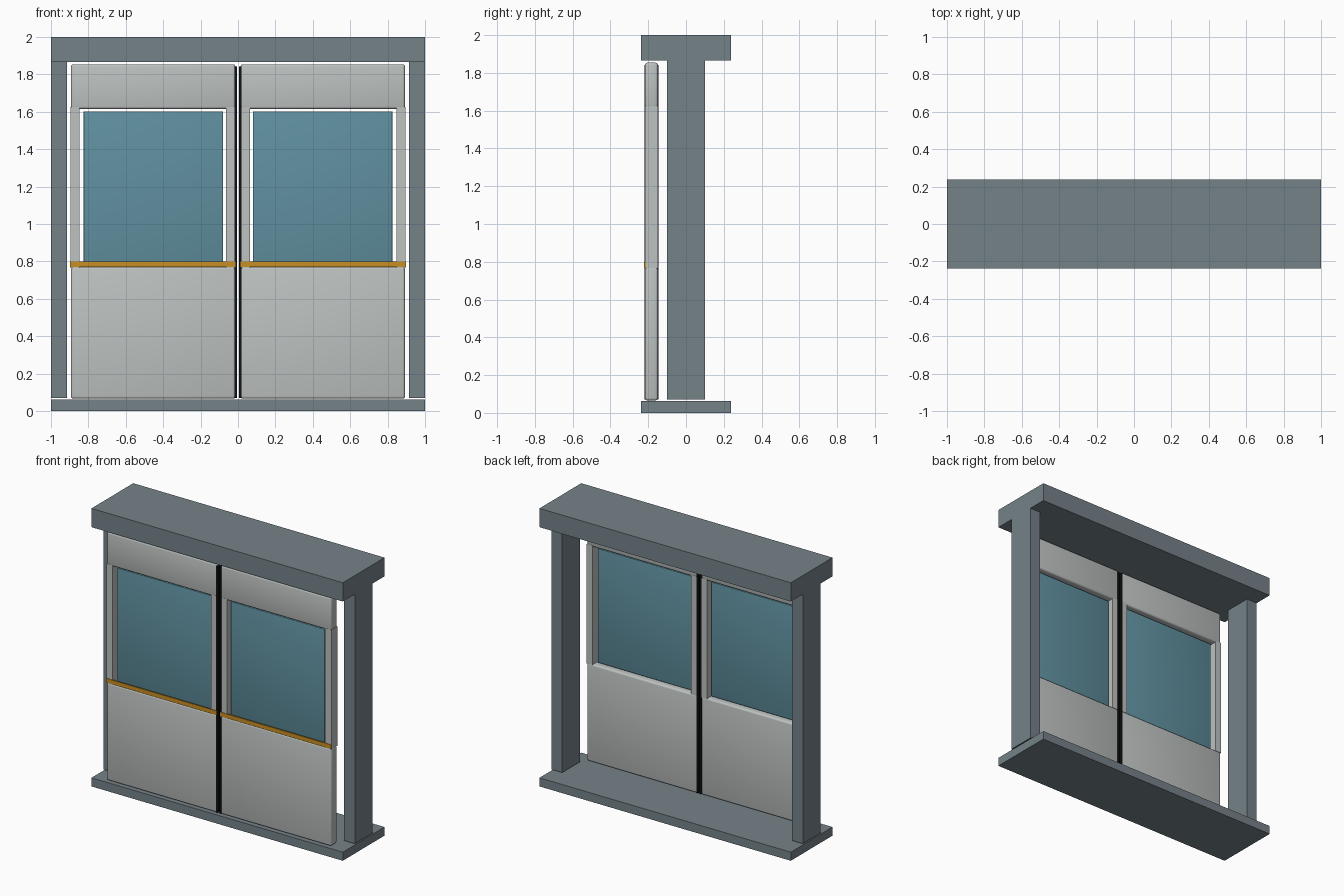
import bpy

if "Cube" in bpy.data.objects:
    bpy.data.objects.remove(bpy.data.objects["Cube"])


def material(name, rgb):
    m = bpy.data.materials.new(name)
    m.diffuse_color = (*rgb, 1)
    m.use_nodes = True
    m.node_tree.nodes["Principled BSDF"].inputs["Base Color"].default_value = m.diffuse_color
    return m


FRAME = material("slate_grey", (0.178, 0.223, 0.25))
PANEL = material("light_grey", (0.51, 0.54, 0.53))
GLASS = material("blue_glass", (0.117, 0.283, 0.352))
STRIPE = material("amber", (0.58, 0.275, 0.018))
RUBBER = material("black_rubber", (0.007, 0.007, 0.008))


def box(name, x, y, z, mat, bevel=0.0):
    """Box from (min, max) ranges on each axis, with optional rounded edges."""
    lo, hi = zip(x, y, z)
    bpy.ops.mesh.primitive_cube_add(
        size=1, location=[(a + b) / 2 for a, b in zip(lo, hi)])
    ob = bpy.context.object
    ob.name = name
    ob.scale = [b - a for a, b in zip(lo, hi)]
    bpy.ops.object.transform_apply(location=False, rotation=False, scale=True)
    ob.data.materials.append(mat)
    if bevel:
        mod = ob.modifiers.new("rounded_edges", 'BEVEL')
        mod.width = bevel
        mod.segments = 3
        bpy.ops.object.modifier_apply(modifier=mod.name)
        bpy.ops.object.shade_smooth_by_angle()
    return ob


# Fixed surround: header and threshold
box("header", (-1, 1), (-0.237, 0.237), (1.865, 2), FRAME)
box("threshold", (-1, 1), (-0.237, 0.237), (0, 0.062), FRAME)

DEPTH = (-0.218, -0.149)

for side, s in (("left", -1), ("right", 1)):
    def span(a, b):
        return tuple(sorted((s * a, s * b)))

    # Side post
    box(f"{side}_post", span(0.915, 1), (-0.1, 0.1), (0.07, 1.865), FRAME)

    # Door leaf: lower panel, top rail and two stiles around the window
    box(f"{side}_lower_panel", span(0.014, 0.893), DEPTH, (0.066, 0.77), PANEL, 0.013)
    box(f"{side}_top_rail", span(0.014, 0.893), DEPTH, (1.615, 1.854), PANEL, 0.013)
    box(f"{side}_inner_stile", span(0.014, 0.064), DEPTH, (0.765, 1.625), PANEL)
    box(f"{side}_outer_stile", span(0.847, 0.895), DEPTH, (0.765, 1.625), PANEL)

    # Window pane, set back with a narrow gap around it
    box(f"{side}_window", span(0.079, 0.826), (-0.194, -0.174), (0.78, 1.602), GLASS, 0.004)

    # Coloured strip under the window
    box(f"{side}_stripe", span(0.014, 0.897), (-0.222, -0.213), (0.77, 0.8), STRIPE)

    # Rubber seal on the meeting edge
    box(f"{side}_seal", span(0.006, 0.02), (-0.221, -0.146), (0.07, 1.842), RUBBER)
